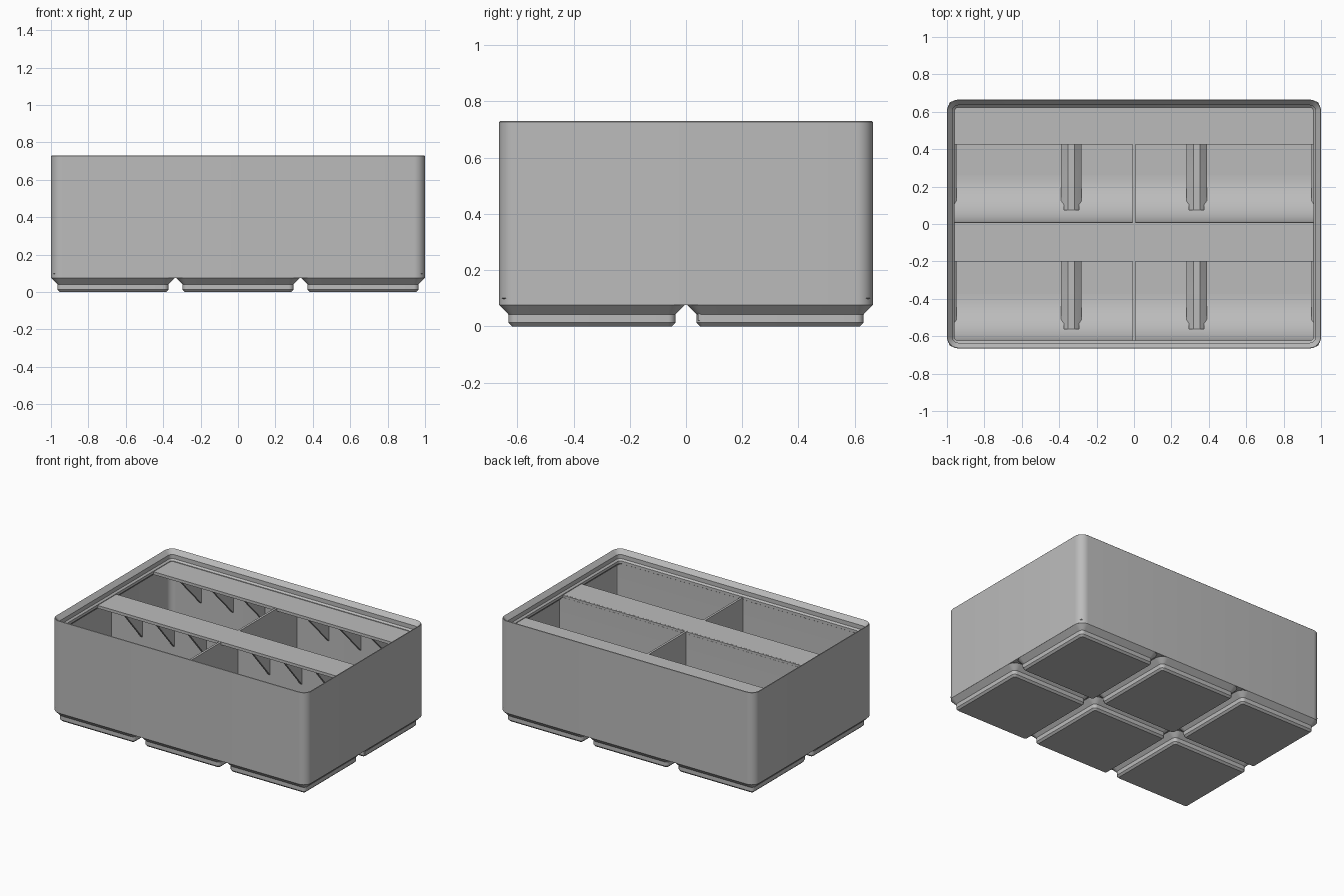
import bpy, bmesh, math

cube = bpy.data.objects.get("Cube")
if cube:
    bpy.data.objects.remove(cube)

grey = bpy.data.materials.new("plain grey")
grey.use_nodes = True
colour = (0.5, 0.5, 0.5, 1)
grey.diffuse_color = colour
grey.node_tree.nodes["Principled BSDF"].inputs["Base Color"].default_value = colour

PITCH = 0.669
HX, HY = 1.0, 0.665
FLOOR, RIDGE, FOOT_TOP, DECK = 0.02, 0.1, 0.0757, 0.655
CELLS = [(i * PITCH, j * PITCH / 2) for i in (-1, 0, 1) for j in (-1, 1)]


def finish(name, bm):
    mesh = bpy.data.meshes.new(name)
    bm.to_mesh(mesh)
    bm.free()
    mesh.materials.append(grey)
    obj = bpy.data.objects.new(name, mesh)
    bpy.context.collection.objects.link(obj)
    bpy.ops.object.select_all(action='DESELECT')
    obj.select_set(True)
    bpy.context.view_layer.objects.active = obj
    bpy.ops.object.shade_smooth_by_angle(angle=math.radians(30))
    return obj


def ring(bm, hx, hy, r, z, cx=0, cy=0, steps=8):
    """Rounded rectangle of vertices, counter-clockwise."""
    verts = []
    for k, (sx, sy) in enumerate([(1, 1), (-1, 1), (-1, -1), (1, -1)]):
        for s in range(steps + 1):
            a = (k + s / steps) * math.pi / 2
            verts.append(bm.verts.new((cx + sx * (hx - r) + r * math.cos(a),
                                       cy + sy * (hy - r) + r * math.sin(a), z)))
    return verts


def loft(bm, rings, loop=False, base=False, inward=False):
    faces = []
    pairs = list(zip(rings, rings[1:] + rings[:1]))
    for low, high in pairs if loop else pairs[:-1]:
        n = len(low)
        for i in range(n):
            j = (i + 1) % n
            faces.append(bm.faces.new((low[i], low[j], high[j], high[i])))
    if base:
        faces.append(bm.faces.new(rings[0][::-1]))
    if inward:
        bmesh.ops.reverse_faces(bm, faces=faces)


def box(bm, x0, x1, y0, y1, z0, z1):
    prism(bm, [(y0, z0), (y1, z0), (y1, z1), (y0, z1)], x0, x1)


def prism(bm, profile, x0, x1):
    """Extrude a (y, z) profile along x."""
    a = [bm.verts.new((x0, y, z)) for y, z in profile]
    b = [bm.verts.new((x1, y, z)) for y, z in profile]
    n = len(a)
    faces = [bm.faces.new(a), bm.faces.new(b[::-1])]
    for i in range(n):
        j = (i + 1) % n
        faces.append(bm.faces.new((a[j], a[i], b[i], b[j])))
    bmesh.ops.recalc_face_normals(bm, faces=faces)


# Outer wall with the stepped stacking lip: (inset, height) pairs
bm = bmesh.new()
wall = [(0, FOOT_TOP), (0, 0.727), (0.003, 0.73), (0.03, 0.7), (0.03, 0.671),
        (0.041, 0.66), (0.041, 0.641), (0.015, 0.615), (0.015, FOOT_TOP)]
loft(bm, [ring(bm, HX - d, HY - d, 0.06 - d, z) for d, z in wall], loop=True)
finish("wall_and_lip", bm)

# Chamfered feet, one per grid cell: (half width, corner radius, height)
bm = bmesh.new()
foot = [(0.2838, 0.013, 0), (0.2965, 0.026, 0.0127),
        (0.2965, 0.026, 0.0414), (0.3305, 0.06, FOOT_TOP)]
for cx, cy in CELLS:
    loft(bm, [ring(bm, h, h, r, z, cx, cy) for h, r, z in foot], base=True)
finish("feet", bm)

# Hollow floor inside each foot
bm = bmesh.new()
tray = [(0.2795, FLOOR), (0.2795, 0.06), (0.3195, RIDGE)]
for cx, cy in CELLS:
    rings = [ring(bm, h, h, 0.012, z, cx, cy, 3) for h, z in tray]
    loft(bm, rings, base=True, inward=True)
    bmesh.ops.recalc_face_normals(bm, faces=[])
# The base face looks upward like the rest of the hollow
finish("floor_hollows", bm)

# Ridges bridging the gaps between feet
bm = bmesh.new()
for x in (-PITCH / 2, PITCH / 2):
    box(bm, x - 0.0175, x + 0.0175, -0.66, 0.66, FOOT_TOP, RIDGE)
box(bm, -0.99, 0.99, -0.0175, 0.0175, FOOT_TOP, RIDGE)
finish("floor_ridges", bm)

# Curved scoops at the front of each row
bm = bmesh.new()
R = 0.25


def arc(y0, first, last, steps):
    angles = [math.radians(first + (last - first) * s / steps) for s in range(steps + 1)]
    return [(y0 + R - R * math.cos(t), FLOOR + R - R * math.sin(t)) for t in angles]


for y0, cy in ((-0.625, -PITCH / 2), (0.01, PITCH / 2)):
    upper = arc(y0, 0, 42, 10)
    prism(bm, [(y0 - 0.01, upper[-1][1]), (y0 - 0.01, 0.64), (y0, 0.64)] + upper,
          -0.985, 0.985)
    lower = arc(y0, 30, 90, 14)
    for cx in (-PITCH, 0, PITCH):
        prism(bm, [(lower[0][0], FLOOR)] + lower[:-1] + [(lower[-1][0], FLOOR + 0.0001)],
              cx - 0.295, cx + 0.295)
finish("scoops", bm)

# Dividers
bm = bmesh.new()
box(bm, -0.985, 0.985, -0.009, 0.009, RIDGE - 0.01, DECK)
box(bm, -0.008, 0.008, -0.65, 0.65, RIDGE, DECK - 0.001)
for y0, y1 in ((-0.62, -0.045), (0.045, 0.62)):
    box(bm, -0.008, 0.008, y0, y1, FLOOR, RIDGE)
finish("dividers", bm)

# Label shelves with triangular brackets underneath
bm = bmesh.new()
for front, back in ((-0.2, 0.0), (0.425, 0.65)):
    box(bm, -0.97, 0.97, front, back, DECK - 0.02, DECK + 0.0005)
    for x in (-0.75, -0.5, -0.25, 0.25, 0.5, 0.75):
        prism(bm, [(front, DECK - 0.015), (back, DECK - 0.015), (back, DECK - 0.25)],
              x - 0.008, x + 0.008)
finish("label_shelves", bm)
